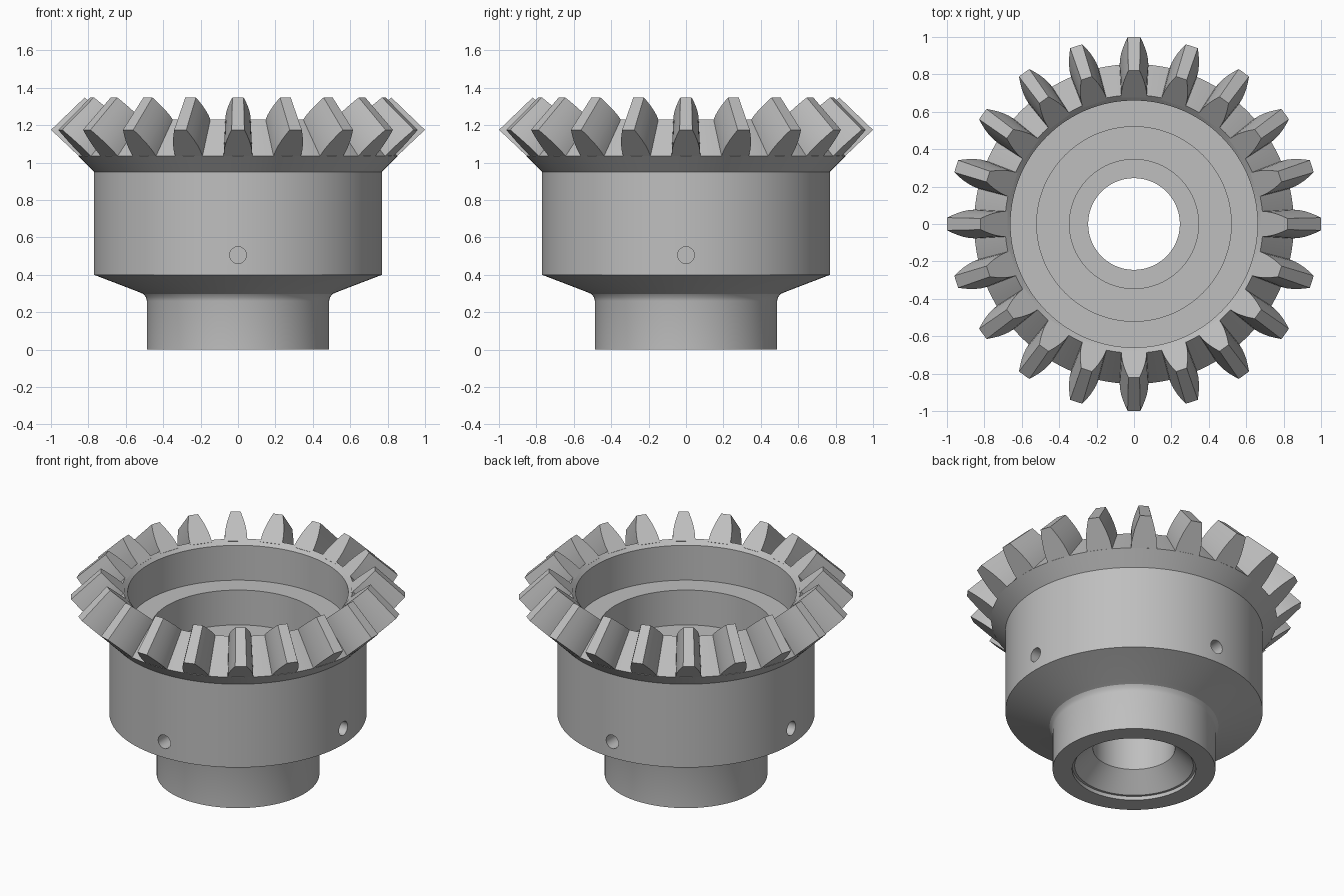
import bpy, bmesh, math
from mathutils import Matrix

cube = bpy.data.objects.get("Cube")
if cube:
    bpy.data.objects.remove(cube, do_unlink=True)

steel = bpy.data.materials.new("grey_steel")
steel.use_nodes = True
GREY = (0.52, 0.52, 0.52, 1)
steel.diffuse_color = GREY
steel.node_tree.nodes["Principled BSDF"].inputs["Base Color"].default_value = GREY

SEGMENTS = 120
TEETH = 20


def make_object(name, bm):
    bmesh.ops.recalc_face_normals(bm, faces=bm.faces)
    mesh = bpy.data.meshes.new(name)
    bm.to_mesh(mesh)
    bm.free()
    mesh.materials.append(steel)
    obj = bpy.data.objects.new(name, mesh)
    bpy.context.collection.objects.link(obj)
    return obj


def activate(obj):
    bpy.ops.object.select_all(action='DESELECT')
    obj.select_set(True)
    bpy.context.view_layer.objects.active = obj


def smooth(obj):
    activate(obj)
    bpy.ops.object.shade_smooth_by_angle(angle=math.radians(25))


def lathe(name, profile):
    """Revolve a closed (radius, height) loop around the z axis."""
    bm = bmesh.new()
    rings = []
    for i in range(SEGMENTS):
        a = math.tau * i / SEGMENTS
        rings.append([bm.verts.new((r * math.cos(a), r * math.sin(a), z)) for r, z in profile])
    n = len(profile)
    for i in range(SEGMENTS):
        p, q = rings[i], rings[(i + 1) % SEGMENTS]
        for k in range(n):
            m = (k + 1) % n
            bm.faces.new((p[k], q[k], q[m], p[m]))
    return make_object(name, bm)


# Hub: shank, flare, drum, back cone, root cone, then the stepped bore
outside = [(0.37, 0), (0.487, 0), (0.487, 0.26), (0.492, 0.28), (0.505, 0.297), (0.53, 0.308),
           (0.77, 0.40), (0.77, 0.44), (0.77, 0.57), (0.77, 0.95), (0.855, 1.035), (0.69, 1.23)]
inside = [(0.66, 1.2), (0.66, 0.97), (0.52, 0.97), (0.52, 0.74), (0.345, 0.74), (0.345, 0.6),
          (0.245, 0.6), (0.245, 0.14), (0.355, 0.025), (0.37, 0.025)]
hub = lathe("gear_hub", outside + inside)

# Four blind pin holes around the drum
bm = bmesh.new()
for k in range(4):
    place = (Matrix.Rotation(k * math.pi / 2, 4, 'Z') @ Matrix.Translation((0.77, 0, 0.505))
             @ Matrix.Rotation(math.pi / 2, 4, 'Y'))
    bmesh.ops.create_cone(bm, cap_ends=True, segments=24, radius1=0.045, radius2=0.045,
                          depth=0.4, matrix=place)
cutter = make_object("pin_hole_cutter", bm)
cutter.hide_render = True
drill = hub.modifiers.new("pin_holes", 'BOOLEAN')
drill.operation = 'DIFFERENCE'
drill.solver = 'EXACT'
drill.object = cutter
activate(hub)
bpy.ops.object.modifier_apply(modifier=drill.name)
bpy.data.objects.remove(cutter, do_unlink=True)
smooth(hub)

# Bevel teeth: a curved flank section lofted from the outer to the inner end
HALF_WIDTHS = [(-0.08, 0.077), (0, 0.077), (0.2, 0.075), (0.4, 0.069),
               (0.6, 0.06), (0.8, 0.048), (1, 0.034)]
# Each end: root point, tip point, width scale
ENDS = [((0.855, 1.035), (1.0, 1.175), 1.0),
        ((0.69, 1.23), (0.82, 1.348), 0.88)]

bm = bmesh.new()
for t in range(TEETH):
    centre = math.tau * t / TEETH
    loops = []
    for root, tip, scale in ENDS:
        sides = {-1: [], 1: []}
        for side in sides:
            for h, w in HALF_WIDTHS:
                r = root[0] + (tip[0] - root[0]) * h
                z = root[1] + (tip[1] - root[1]) * h
                a = centre + side * w * scale / r
                sides[side].append(bm.verts.new((r * math.cos(a), r * math.sin(a), z)))
        loops.append(sides[-1] + sides[1][::-1])
    outer, inner = loops
    bm.faces.new(outer)
    bm.faces.new(inner[::-1])
    for k in range(len(outer)):
        m = (k + 1) % len(outer)
        bm.faces.new((outer[k], inner[k], inner[m], outer[m]))
teeth = make_object("gear_teeth", bm)
smooth(teeth)
